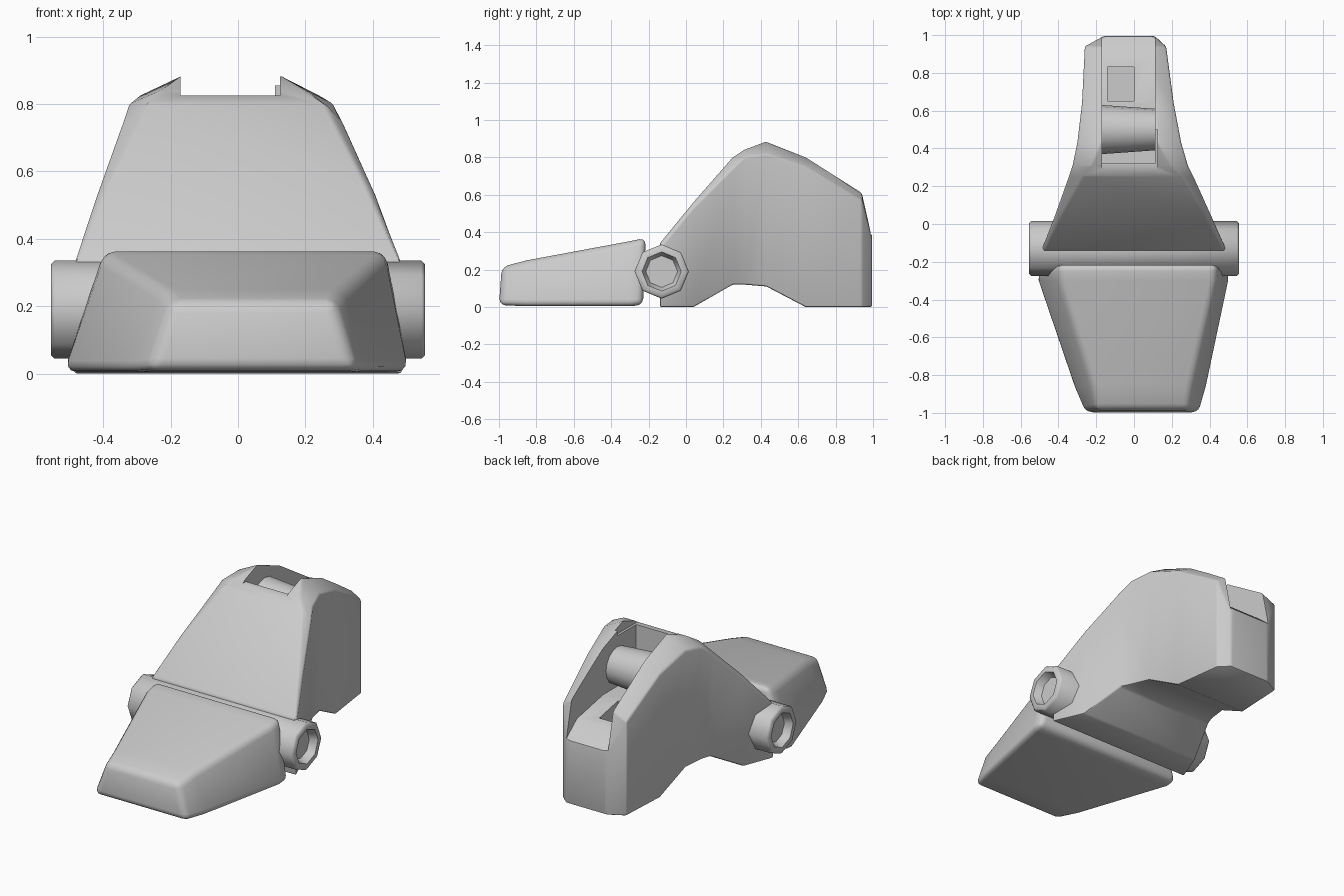
import bpy, bmesh, math
from mathutils import Matrix

cube = bpy.data.objects.get("Cube")
if cube:
    bpy.data.objects.remove(cube, do_unlink=True)

grey = bpy.data.materials.new("plain_grey")
grey.use_nodes = True
COLOUR = (0.6, 0.6, 0.6, 1)
grey.diffuse_color = COLOUR
grey.node_tree.nodes["Principled BSDF"].inputs["Base Color"].default_value = COLOUR


def finish(name, bm):
    bmesh.ops.recalc_face_normals(bm, faces=bm.faces)
    mesh = bpy.data.meshes.new(name)
    bm.to_mesh(mesh)
    bm.free()
    mesh.materials.append(grey)
    obj = bpy.data.objects.new(name, mesh)
    bpy.context.collection.objects.link(obj)
    return obj


def loft(name, rings):
    """Skin closed rings of equal size and cap both ends."""
    bm = bmesh.new()
    loops = [[bm.verts.new(p) for p in ring] for ring in rings]
    n = len(loops[0])
    for a, b in zip(loops, loops[1:]):
        for i in range(n):
            j = (i + 1) % n
            bm.faces.new((a[i], a[j], b[j], b[i]))
    bm.faces.new(loops[0])
    bm.faces.new(loops[-1])
    return finish(name, bm)


def prism(name, profile, x0, x1):
    """Extrude a (y, z) profile across x."""
    return loft(name, [[(x, y, z) for y, z in profile] for x in (x0, x1)])


def activate(obj):
    bpy.ops.object.select_all(action='DESELECT')
    obj.select_set(True)
    bpy.context.view_layer.objects.active = obj


def bevel(obj, width, segments, angle):
    activate(obj)
    mod = obj.modifiers.new("soft_edges", 'BEVEL')
    mod.width, mod.segments = width, segments
    mod.limit_method = 'ANGLE'
    mod.angle_limit = math.radians(angle)
    bpy.ops.object.modifier_apply(modifier=mod.name)


def cut(obj, cutter):
    activate(obj)
    mod = obj.modifiers.new("cut", 'BOOLEAN')
    mod.operation, mod.object, mod.solver = 'DIFFERENCE', cutter, 'EXACT'
    bpy.ops.object.modifier_apply(modifier=mod.name)
    bpy.data.objects.remove(cutter, do_unlink=True)


def smooth(obj, angle=35):
    activate(obj)
    bpy.ops.object.shade_smooth_by_angle(angle=math.radians(angle))


# Heel: y, bottom, shoulder, ridge, left edge, right edge, ridge left, ridge right
stations = [
    (-.14, 0, .31, .34, -.49, .49, -.48, .48),
    (.04, 0, .53, .56, -.42, .41, -.39, .38),
    (.25, .12, .74, .80, -.345, .315, -.27, .26),
    (.31, .12, .80, .84, -.325, .285, -.23, .20),
    (.43, .11, .82, .885, -.30, .25, -.17, .13),
    (.64, 0, .75, .80, -.275, .21, -.17, .12),
    (.94, 0, .57, .61, -.26, .17, -.17, .10),
    (.995, 0, .36, .38, -.16, .11, -.14, .08),
]
heel = loft("heel", [[(l, y, b), (r, y, b), (r, y, s), (rr, y, t), (rl, y, t), (l, y, s)]
                     for y, b, s, t, l, r, rl, rr in stations])
bevel(heel, .03, 2, 28)

# Channel along the top, open at the back, and the socket in its floor
cut(heel, prism("channel_cutter",
                [(.32, 1.1), (.32, .52), (.64, .52), (.89, .47), (1.0, .38), (1.1, .36), (1.1, 1.1)],
                -.17, .11))
cut(heel, prism("lip_cutter", [(.2, 1.1), (.2, .825), (.5, .825), (.5, 1.1)], -.17, .125))
cut(heel, prism("socket_cutter", [(.65, .9), (.65, .3), (.83, .3), (.83, .9)], -.14, 0))
smooth(heel)

# Rounded ankle joint inside the channel
bm = bmesh.new()
bmesh.ops.create_cone(bm, cap_ends=True, segments=16, radius1=.13, radius2=.11, depth=.28,
                      matrix=Matrix.Translation((-.03, .50, .65)) @ Matrix.Rotation(math.pi / 2, 4, 'Y'))
ankle = finish("ankle_joint", bm)
smooth(ankle)

# Toe: wedge that narrows to the front
toe_sections = [
    (-.23, -.215, .01, .37, -.515, .505, -.40, .44),
    (-.30, -.30, .005, .352, -.515, .505, -.395, .435),
    (-.86, -.85, .005, .25, -.325, .39, -.225, .31),
    (-1.0, -.985, .01, .215, -.265, .35, -.20, .29),
]
toe = loft("toe", [[(l, y0, b), (r, y0, b), (tr, y1, t), (tl, y1, t)]
                   for y0, y1, b, t, l, r, tl, tr in toe_sections])
bevel(toe, .035, 3, 25)
smooth(toe, 50)

# Eight-sided hinge pin with dished ends
rim = [(-.51, .05), (-.51, .085), (-.555, .105), (-.555, .135), (-.545, .145)]
outline = rim + [(-x, r) for x, r in reversed(rim)]
steps = [k * math.pi / 4 for k in range(8)]
pin = loft("hinge_pin", [[(x, -.13 + r * math.cos(a), .19 + r * math.sin(a)) for a in steps]
                         for x, r in outline])
smooth(pin, 50)
